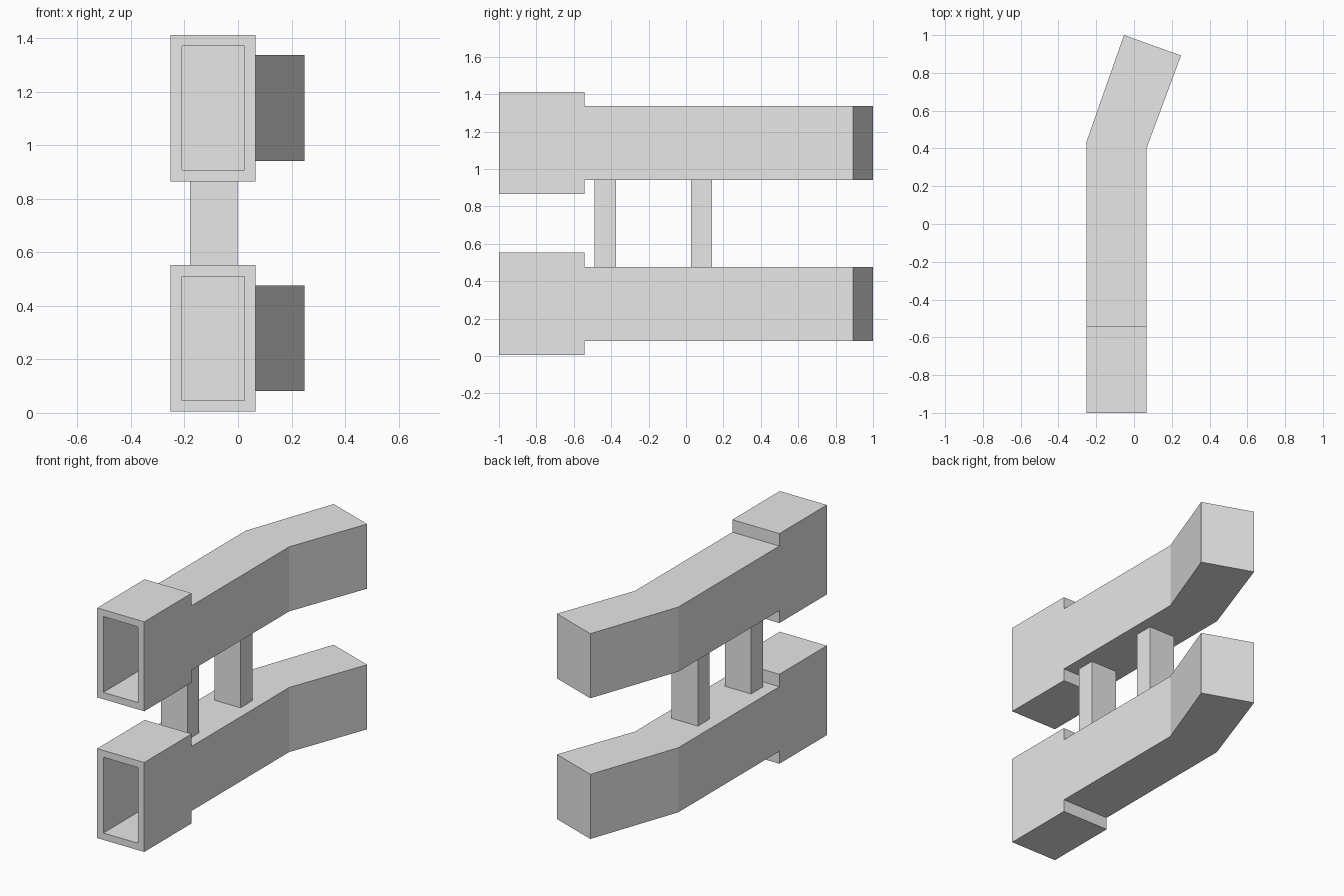
import bpy, bmesh
from mathutils import Vector

cube = bpy.data.objects.get("Cube")
if cube:
    bpy.data.objects.remove(cube, do_unlink=True)

grey = bpy.data.materials.new("plain grey")
grey.use_nodes = True
colour = (0.8, 0.8, 0.8, 1.0)
grey.diffuse_color = colour
grey.node_tree.nodes["Principled BSDF"].inputs["Base Color"].default_value = colour

UPPER_LIFT = 0.86
LOW, HIGH = 0.081, 0.476       # beam underside and top
COLLAR_STEP = 0.076            # how far the front collar stands out

# Plan of the bent beam: left and right edge points from front to back
PLAN = [((-0.252, -1.0), (0.066, -1.0)),
        ((-0.252, -0.542), (0.066, -0.542)),
        ((-0.252, 0.434), (0.066, 0.40)),
        ((-0.053, 1.0), (0.249, 0.892))]


def add_object(name, bm):
    bmesh.ops.recalc_face_normals(bm, faces=bm.faces)
    mesh = bpy.data.meshes.new(name)
    bm.to_mesh(mesh)
    bm.free()
    mesh.materials.append(grey)
    obj = bpy.data.objects.new(name, mesh)
    bpy.context.collection.objects.link(obj)
    return obj


def build_beam(name, lift):
    bm = bmesh.new()
    # Rectangular sections joined along the plan
    rings = []
    for (lx, ly), (rx, ry) in PLAN:
        corners = [(lx, ly, LOW), (rx, ry, LOW), (rx, ry, HIGH), (lx, ly, HIGH)]
        rings.append([bm.verts.new(Vector(c) + Vector((0, 0, lift))) for c in corners])
    bm.faces.new(rings[0])
    bm.faces.new(rings[-1])
    for a, b in zip(rings, rings[1:]):
        for i in range(4):
            j = (i + 1) % 4
            bm.faces.new((a[i], a[j], b[j], b[i]))
    bmesh.ops.recalc_face_normals(bm, faces=bm.faces)

    # Collar raised above and below the front section
    collar = [f for f in bm.faces
              if abs(f.normal.z) > 0.9 and f.calc_center_median().y < -0.6]
    for face in collar:
        shift = Vector((0, 0, COLLAR_STEP if face.normal.z > 0 else -COLLAR_STEP))
        new = bmesh.ops.extrude_discrete_faces(bm, faces=[face])["faces"]
        bmesh.ops.translate(bm, verts=new[0].verts, vec=shift)
    bmesh.ops.recalc_face_normals(bm, faces=bm.faces)
    bmesh.ops.dissolve_limit(bm, angle_limit=0.01, verts=bm.verts, edges=bm.edges)

    # Hollow front opening
    bm.normal_update()
    front = min(bm.faces, key=lambda f: f.calc_center_median().y)
    bmesh.ops.inset_region(bm, faces=[front], thickness=0.042, use_even_offset=True)
    hollow = bmesh.ops.extrude_discrete_faces(bm, faces=[front])["faces"][0]
    bmesh.ops.translate(bm, verts=hollow.verts, vec=(0, 0.42, 0))
    return add_object(name, bm)


def build_post(name, y):
    bm = bmesh.new()
    bmesh.ops.create_cube(bm, size=1)
    height = LOW + UPPER_LIFT - HIGH
    bmesh.ops.scale(bm, verts=bm.verts, vec=(0.177, 0.114, height))
    bmesh.ops.translate(bm, verts=bm.verts, vec=(-0.09, y, HIGH + height / 2))
    return add_object(name, bm)


# Two stacked beams joined by two posts
build_beam("lower_beam", 0)
build_beam("upper_beam", UPPER_LIFT)
build_post("front_post", -0.431)
build_post("back_post", 0.083)
